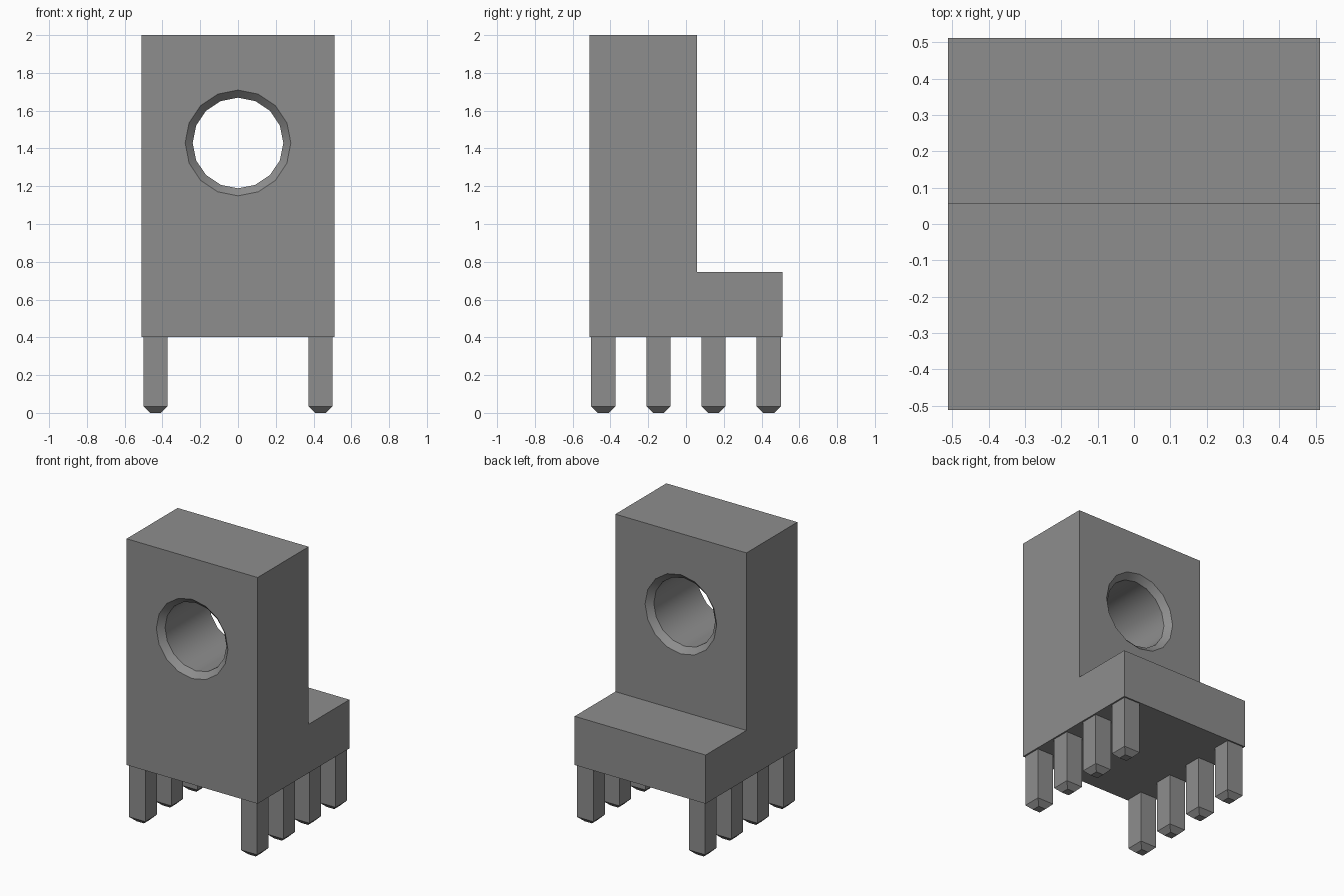
import bpy, bmesh, math

cube = bpy.data.objects.get("Cube")
if cube:
    bpy.data.objects.remove(cube, do_unlink=True)

grey = bpy.data.materials.new("mid grey")
grey.use_nodes = True
COLOUR = (0.27, 0.27, 0.27, 1)
grey.diffuse_color = COLOUR
grey.node_tree.nodes["Principled BSDF"].inputs["Base Color"].default_value = COLOUR

HALF = 0.512                    # half width and half depth of the body
BASE, SHELF, TOP = 0.402, 0.746, 2.0
STEP_Y = 0.057                  # back face of the upright


def loft(name, rings):
    """Skin a list of point rings and cap both ends."""
    bm = bmesh.new()
    loops = [[bm.verts.new(p) for p in ring] for ring in rings]
    n = len(loops[0])
    for a, b in zip(loops, loops[1:]):
        for i in range(n):
            j = (i + 1) % n
            bm.faces.new((a[i], a[j], b[j], b[i]))
    bm.faces.new(loops[0])
    bm.faces.new(loops[-1])
    bmesh.ops.recalc_face_normals(bm, faces=bm.faces)
    mesh = bpy.data.meshes.new(name)
    bm.to_mesh(mesh)
    bm.free()
    mesh.materials.append(grey)
    obj = bpy.data.objects.new(name, mesh)
    bpy.context.collection.objects.link(obj)
    return obj


# L-shaped body: side profile swept across the width
profile = [(-HALF, BASE), (HALF, BASE), (HALF, SHELF),
           (STEP_Y, SHELF), (STEP_Y, TOP), (-HALF, TOP)]
body = loft("body", [[(x, y, z) for y, z in profile] for x in (-HALF, HALF)])

# Through hole with 16 sides, chamfered at both mouths
HOLE_Z, R, CHAMFER, OVER = 1.429, 0.24, 0.04, 0.02
stations = [(-HALF - OVER, R + CHAMFER + OVER), (-HALF + CHAMFER, R),
            (STEP_Y - CHAMFER, R), (STEP_Y + OVER, R + CHAMFER + OVER)]
angles = [math.tau * i / 16 for i in range(16)]
cutter = loft("hole_cutter", [
    [(r * math.cos(a), y, HOLE_Z + r * math.sin(a)) for a in angles]
    for y, r in stations])
cutter.hide_render = True
cut = body.modifiers.new("hole", 'BOOLEAN')
cut.operation = 'DIFFERENCE'
cut.solver = 'EXACT'
cut.object = cutter
bpy.ops.object.select_all(action='DESELECT')
body.select_set(True)
bpy.context.view_layer.objects.active = body
bpy.ops.object.modifier_apply(modifier=cut.name)
bpy.data.objects.remove(cutter, do_unlink=True)
bpy.ops.object.shade_smooth_by_angle(angle=math.radians(30))

# Two rows of four square legs with chamfered tips
LEG, TIP, TIP_H = 0.064, 0.029, 0.035
for side, x in (("left", 0.437), ("right", -0.437)):
    for i in range(4):
        y = -0.438 + 0.292 * i
        loft(f"{side}_leg_{i + 1}", [
            [(x + sx * h, y + sy * h, z)
             for sx, sy in ((-1, -1), (1, -1), (1, 1), (-1, 1))]
            for z, h in ((0, TIP), (TIP_H, LEG), (BASE, LEG))])
